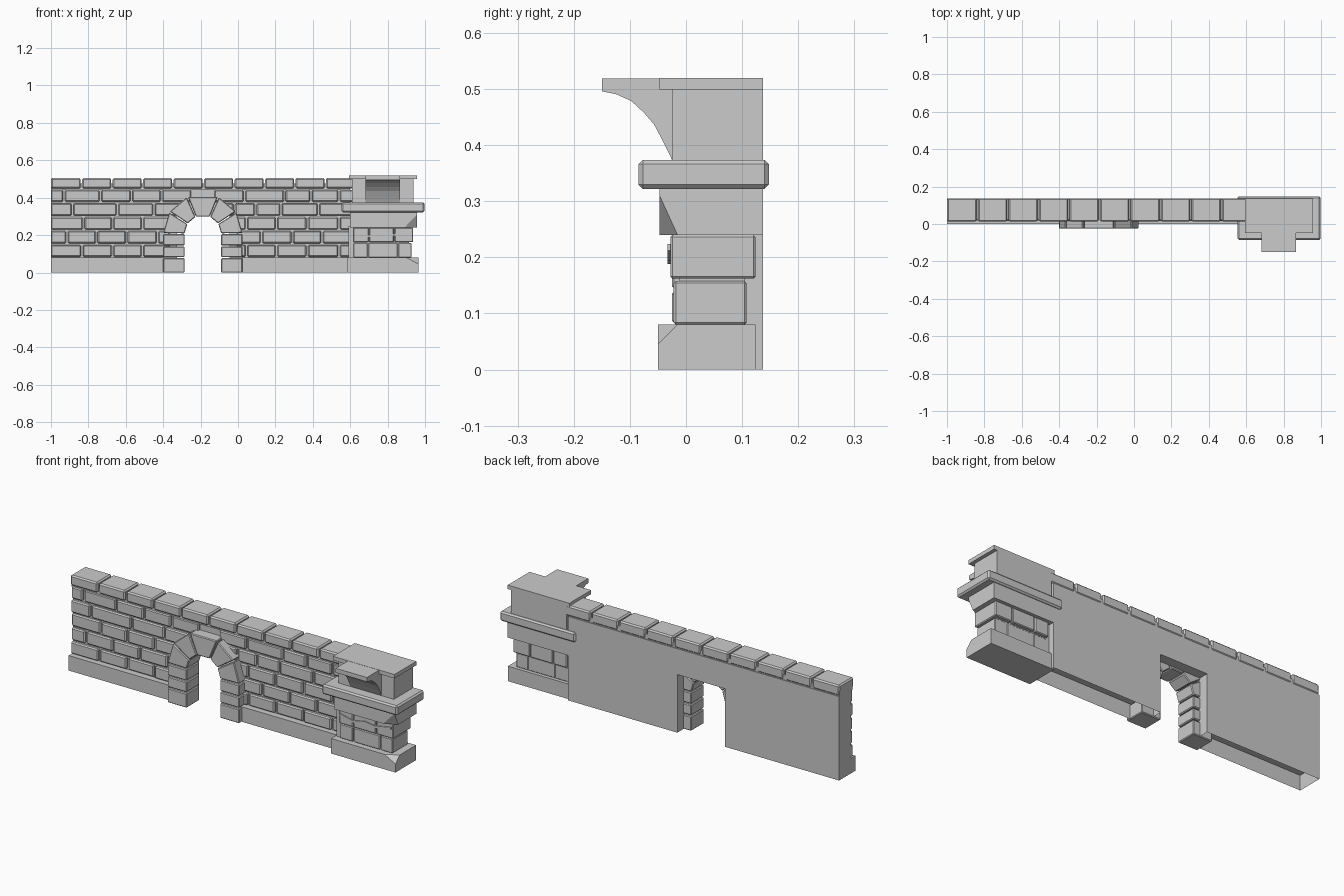
import bpy, bmesh, math
from mathutils import Vector

if "Cube" in bpy.data.objects:
    bpy.data.objects.remove(bpy.data.objects["Cube"], do_unlink=True)

stone = bpy.data.materials.new("grey_stone")
stone.use_nodes = True
GREY = (0.6, 0.6, 0.6, 1)
stone.diffuse_color = GREY
stone.node_tree.nodes["Principled BSDF"].inputs["Base Color"].default_value = GREY


def finish(name, bm, bevel=0):
    """Turn a bmesh into a named stone object."""
    bmesh.ops.recalc_face_normals(bm, faces=bm.faces)
    mesh = bpy.data.meshes.new(name)
    bm.to_mesh(mesh)
    bm.free()
    mesh.materials.append(stone)
    ob = bpy.data.objects.new(name, mesh)
    bpy.context.collection.objects.link(ob)
    if bevel:
        mod = ob.modifiers.new("worn_edges", "BEVEL")
        mod.width, mod.segments = bevel, 1
    return ob


def prism(bm, points, depth):
    """Extrude a flat outline along a depth vector."""
    base = bm.faces.new([bm.verts.new(p) for p in points])
    geo = bmesh.ops.extrude_face_region(bm, geom=[base], use_keep_orig=True)["geom"]
    moved = [v for v in geo if isinstance(v, bmesh.types.BMVert)]
    bmesh.ops.translate(bm, verts=moved, vec=depth)


def block(bm, x, y, z):
    """Add a box from its three ranges."""
    outline = [(x[0], y[0], z[0]), (x[1], y[0], z[0]), (x[1], y[0], z[1]), (x[0], y[0], z[1])]
    prism(bm, outline, (0, y[1] - y[0], 0))


def box(name, x, y, z, bevel=0):
    bm = bmesh.new()
    block(bm, x, y, z)
    return finish(name, bm, bevel)


def chipped_box(name, x, y, z, chip):
    """Box with its front corner on the left side cut by a plane through three points."""
    bm = bmesh.new()
    block(bm, x, y, z)
    a, b, c = (Vector(p) for p in chip)
    normal = (b - a).cross(c - a)
    if normal.dot(Vector((x[1], y[0], a.z)) - a + Vector((1, -1, 0))) < 0:
        normal.negate()
    bmesh.ops.bisect_plane(bm, geom=bm.verts[:] + bm.edges[:] + bm.faces[:],
                           plane_co=a, plane_no=normal, clear_outer=True)
    bmesh.ops.holes_fill(bm, edges=[e for e in bm.edges if e.is_boundary])
    return finish(name, bm)


BACK = 0.137
DOOR = (-0.325, -0.045)
PIER_X = 0.6
COURSES = (0.08, 0.152, 0.226, 0.30, 0.374, 0.445)

# Backing wall with a square opening behind the arch
bm = bmesh.new()
outline = [(-1, 0.08), (DOOR[0], 0.08), (DOOR[0], 0.31), (DOOR[1], 0.31),
           (DOOR[1], 0.08), (PIER_X, 0.08), (PIER_X, 0.448), (-1, 0.448)]
prism(bm, [(x, 0.035, z) for x, z in outline], (0, BACK - 0.035, 0))
finish("wall_backing", bm)

# Plinth, open underneath
bm = bmesh.new()
for span in ((-1, DOOR[0]), (DOOR[1], PIER_X)):
    block(bm, span, (0, BACK), (0, 0.08))
under = [f for f in bm.faces if all(v.co.z < 0.001 for v in f.verts)]
bmesh.ops.delete(bm, geom=under, context="FACES")
finish("wall_plinth", bm)

# Brick courses, each a list of joints on either side of the arch
joints = [
    ((-1, -0.835, -0.67, -0.51, -0.36), (-0.01, 0.045, 0.205, 0.37, 0.54, 0.63)),
    ((-1, -0.915, -0.755, -0.595, -0.43, -0.36), (-0.01, 0.125, 0.29, 0.45, 0.63)),
    ((-1, -0.825, -0.67, -0.51, -0.34), (-0.03, 0.045, 0.205, 0.37, 0.54, 0.63)),
    ((-1, -0.885, -0.645, -0.45, -0.27), (-0.1, -0.02, 0.095, 0.23, 0.43, 0.63)),
    ((-1, -0.93, -0.735, -0.57, -0.41, -0.245), (-0.13, 0.035, 0.25, 0.39, 0.54, 0.63)),
]
bm = bmesh.new()
for row, sides in enumerate(joints):
    for side in sides:
        for i, (a, b) in enumerate(zip(side, side[1:])):
            front = 0.017 + 0.003 * ((i + row) % 3)
            left = a if a == -1 else a + 0.005
            block(bm, (left, b - 0.005), (front, 0.05),
                  (COURSES[row] + 0.004, COURSES[row + 1] - 0.004))
finish("wall_bricks", bm, 0.006)

# Coping stones
bm = bmesh.new()
step = 0.163
for i in range(10):
    a = -1 + i * step
    block(bm, (a + (0.004 if i else 0), a + step - 0.004), (0.013, BACK), (0.45, 0.505))
finish("coping_stones", bm, 0.007)
box("coping_bed", (-1, PIER_X), (0.025, BACK - 0.004), (0.44, 0.475))

# Arch jambs
CX, CZ, INNER, OUTER = -0.188, 0.208, 0.098, 0.212
ARCH_Y = (-0.025, 0.085)
bm = bmesh.new()
for side in (-1, 1):
    x = sorted((CX + side * INNER, CX + side * OUTER))
    for z0, z1 in ((0, 0.08), (0.08, 0.142), (0.142, 0.208)):
        block(bm, x, ARCH_Y, (z0 + (0.003 if z0 else 0), z1 - 0.003))
finish("arch_jambs", bm, 0.004)

# Arch voussoirs and keystone
bm = bmesh.new()
angles = (0, 33, 67, 113, 147, 180)
for a, b in zip(angles, angles[1:]):
    a, b = math.radians(a + 1), math.radians(b - 1)
    ring = [(OUTER, a), (OUTER, b), (INNER, b), (INNER, a)]
    prism(bm, [(CX + r * math.cos(t), ARCH_Y[0], CZ + r * math.sin(t)) for r, t in ring],
          (0, ARCH_Y[1] - ARCH_Y[0], 0))
finish("arch_stones", bm, 0.004)

# Pier base and core
chipped_box("pier_base", (0.585, 0.965), (-0.05, 0.124), (0, 0.08),
            [(0.965, -0.05, 0.045), (0.965, -0.015, 0.08), (0.90, -0.05, 0.08)])
box("pier_core", (0.59, 0.915), (-0.012, 0.105), (0.08, 0.25))

# Pier stone courses
bm = bmesh.new()
for z, joints_x, front, back in (((0.08, 0.158), (0.615, 0.695, 0.855, 0.93), -0.022, 0.108),
                                 ((0.162, 0.24), (0.615, 0.70, 0.835, 0.938), -0.028, 0.124)):
    for a, b in zip(joints_x, joints_x[1:]):
        block(bm, (a + 0.002, b - 0.002), (front, back), z)
finish("pier_stones", bm, 0.004)

# Broken split across the pier face
bm = bmesh.new()
crack = [(0.62, 0.206), (0.70, 0.188), (0.77, 0.202), (0.83, 0.194), (0.925, 0.212)]
edge = crack + [(x, z + 0.012) for x, z in reversed(crack)]
prism(bm, [(x, -0.033, z) for x, z in edge], (0, 0.009, 0))
finish("pier_split_ridge", bm)

# Corbel course and rounded moulding
chipped_box("pier_corbel", (PIER_X, 0.957), (-0.047, BACK), (0.24, 0.322),
            [(0.957, -0.047, 0.31), (0.89, -0.047, 0.24), (0.957, -0.015, 0.24)])
box("pier_moulding", (0.553, 0.998), (-0.085, 0.148), (0.322, 0.374), 0.008)

# Upper block with flared spout and cap
box("upper_block", (0.61, 0.938), (-0.025, BACK), (0.374, 0.499))
bm = bmesh.new()
flare = [(0, 0.374), (-0.025, 0.374), (-0.04, 0.405), (-0.057, 0.437), (-0.075, 0.458),
         (-0.098, 0.479), (-0.125, 0.491), (-0.15, 0.496), (-0.15, 0.519), (0, 0.519)]
prism(bm, [(0.682, y, z) for y, z in flare], (0.184, 0, 0))
finish("flared_spout", bm)
box("cap_slab", (0.593, 0.957), (-0.047, BACK), (0.499, 0.52))
